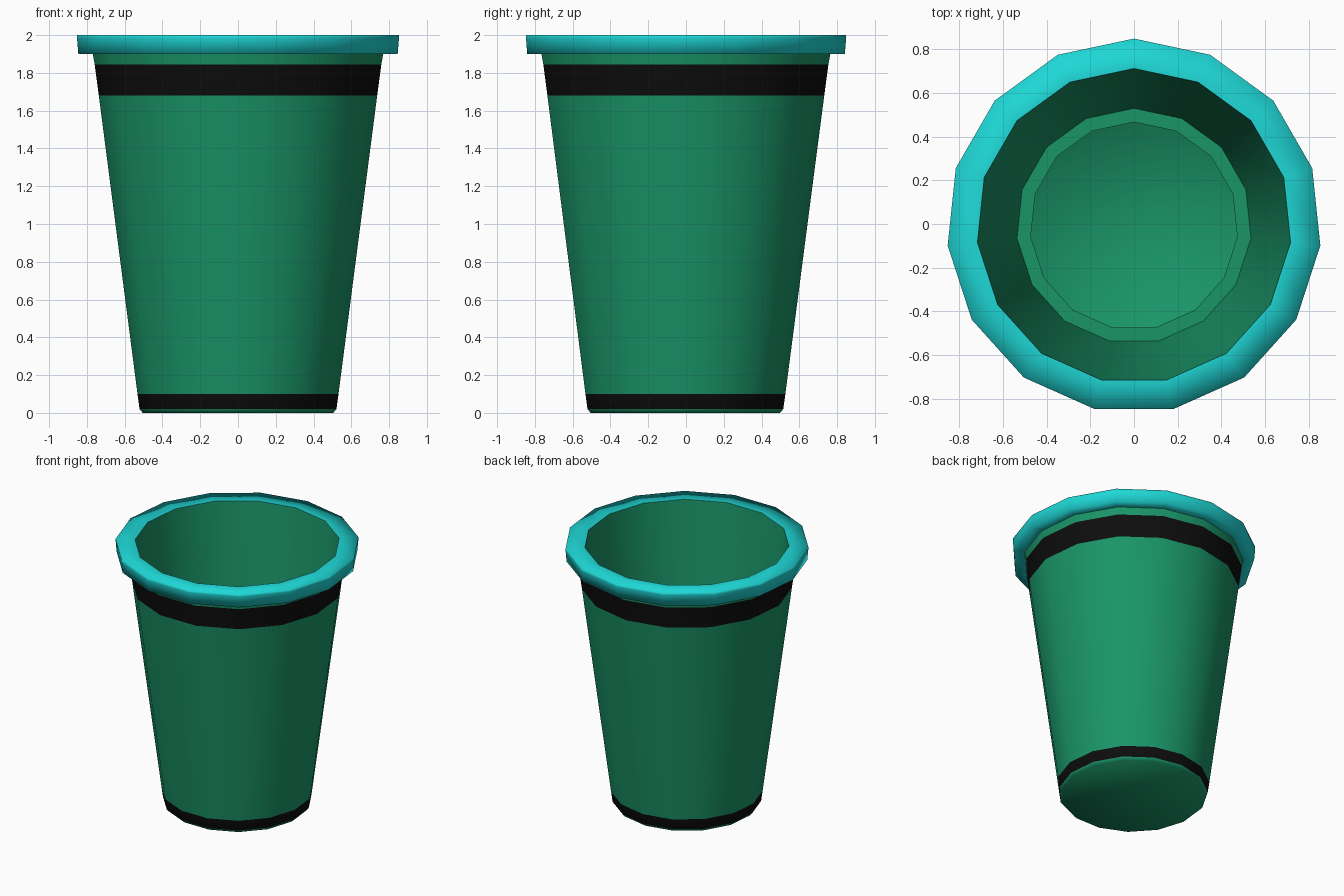
import bpy, bmesh, math

if "Cube" in bpy.data.objects:
    bpy.data.objects.remove(bpy.data.objects["Cube"])

SIDES = 15
CY = -0.009  # an odd-sided ring has one corner at +y, so shift to centre its bounds


def material(name, rgb):
    m = bpy.data.materials.new(name)
    m.diffuse_color = (*rgb, 1)
    m.use_nodes = True
    m.node_tree.nodes["Principled BSDF"].inputs["Base Color"].default_value = m.diffuse_color
    return m


green = material("green", (0.010, 0.30, 0.137))
black = material("black", (0.004, 0.004, 0.004))
teal = material("teal", (0.013, 0.68, 0.67))


def lathe(name, profile, mats, bands=(), smooth_angle=180, cap_start=False):
    """Spin (radius, z) points into a 15-sided shell; bands = {segment: material slot}."""
    bm = bmesh.new()
    rings = []
    for r, z in profile:
        ring = []
        for i in range(SIDES):
            a = math.pi / 2 + i * math.tau / SIDES
            ring.append(bm.verts.new((r * math.cos(a), r * math.sin(a) + CY, z)))
        rings.append(ring)
    for s in range(len(rings) - 1):
        for i in range(SIDES):
            j = (i + 1) % SIDES
            f = bm.faces.new((rings[s][i], rings[s][j], rings[s + 1][j], rings[s + 1][i]))
            f.material_index = dict(bands).get(s, 0)
    if cap_start:
        bm.faces.new(rings[0][::-1])
    me = bpy.data.meshes.new(name)
    bm.to_mesh(me)
    bm.free()
    for m in mats:
        me.materials.append(m)
    me.shade_smooth()
    me.set_sharp_from_angle(angle=math.radians(smooth_angle))
    ob = bpy.data.objects.new(name, me)
    bpy.context.collection.objects.link(ob)
    return ob


# Cup: base, bevelled foot and outer wall with two black bands
lathe("cup_body",
      [(0.507, 0.0), (0.524, 0.02), (0.535, 0.10), (0.741, 1.68), (0.763, 1.845), (0.773, 1.9)],
      [green, black], {1: 1, 3: 1}, 60, cap_start=True)

# Liner: inner wall ending in a narrow flange above the base
lathe("inner_wall", [(0.72, 2.0), (0.538, 0.15), (0.475, 0.15)], [green], smooth_angle=60)

# Rim: thick band overhanging the top of the cup
lathe("rim",
      [(0.773, 1.9), (0.85, 1.9), (0.857, 1.985), (0.857, 2.0), (0.72, 2.0)],
      [teal], smooth_angle=120)
